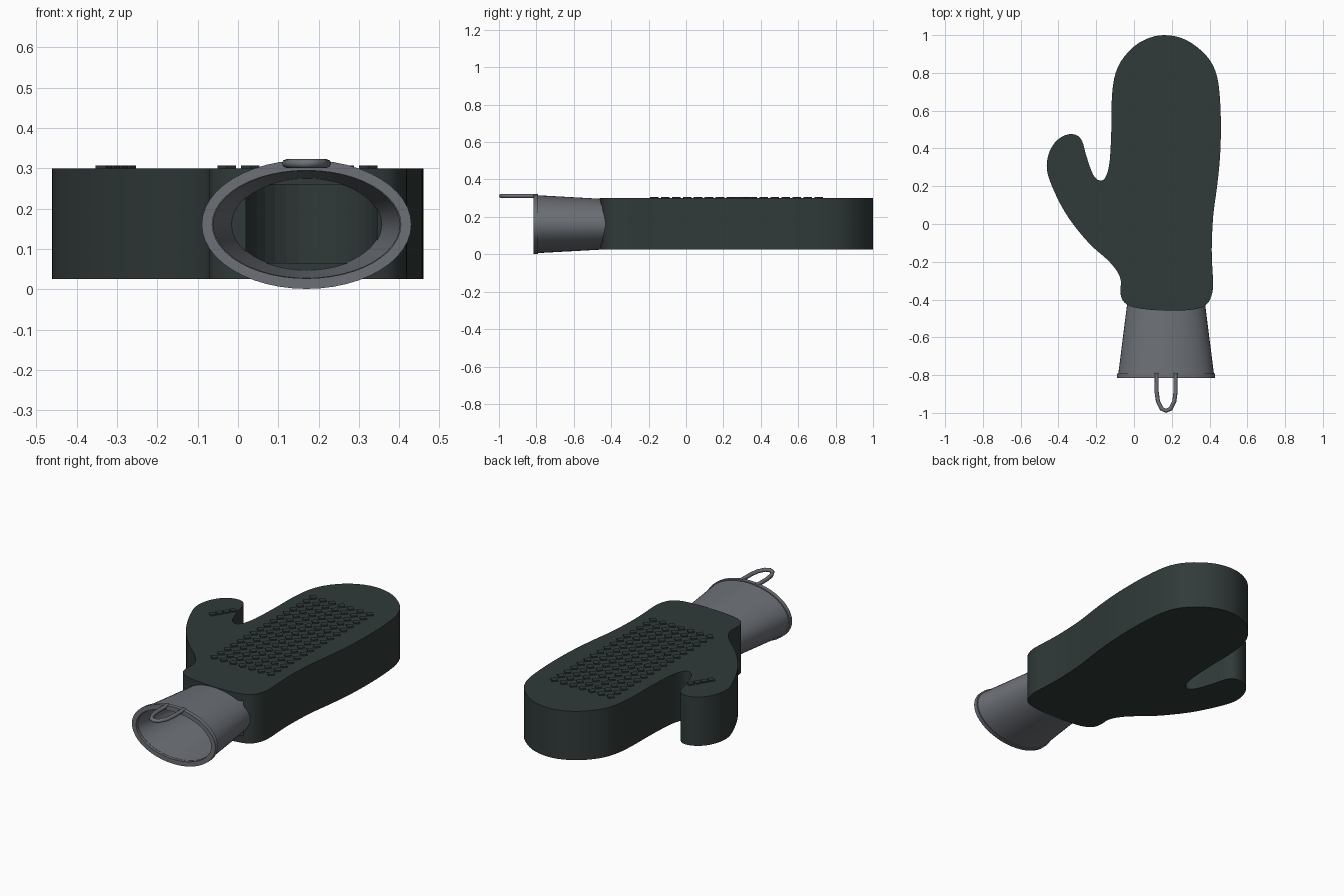
import bpy, bmesh, math
from mathutils import Vector

if "Cube" in bpy.data.objects:
    bpy.data.objects.remove(bpy.data.objects["Cube"])


def material(name, rgb):
    m = bpy.data.materials.new(name)
    m.diffuse_color = (*rgb, 1)
    m.use_nodes = True
    m.node_tree.nodes["Principled BSDF"].inputs["Base Color"].default_value = m.diffuse_color
    return m


GREEN = material("dark_green", (0.030, 0.043, 0.041))
GREY = material("cuff_grey", (0.150, 0.163, 0.182))


def finish(name, bm, mat, smooth=True):
    bmesh.ops.recalc_face_normals(bm, faces=bm.faces)
    me = bpy.data.meshes.new(name)
    bm.to_mesh(me)
    bm.free()
    ob = bpy.data.objects.new(name, me)
    bpy.context.collection.objects.link(ob)
    me.materials.append(mat)
    if smooth:
        bpy.ops.object.select_all(action='DESELECT')
        ob.select_set(True)
        bpy.context.view_layer.objects.active = ob
        bpy.ops.object.shade_smooth_by_angle(angle=math.radians(35))
    return ob


def closed_curve(points, steps):
    """Smooth closed path through the points."""
    out, n = [], len(points)
    for i in range(n):
        a, b, c, d = (Vector(points[(i + k) % n]) for k in (-1, 0, 1, 2))
        for s in range(steps):
            t = s / steps
            out.append(0.5 * (2 * b + (c - a) * t + (2 * a - 5 * b + 4 * c - d) * t * t
                              + (3 * b - a - 3 * c + d) * t ** 3))
    return out


def prism(name, outline, z0, z1, mat, smooth=True):
    bm = bmesh.new()
    face = bm.faces.new([bm.verts.new((p[0], p[1], z0)) for p in outline])
    ext = bmesh.ops.extrude_face_region(bm, geom=[face])
    for v in ext["geom"]:
        if isinstance(v, bmesh.types.BMVert):
            v.co.z = z1
    return finish(name, bm, mat, smooth)


def oval_tube(name, sections, mat, n=48):
    """Closed loop of (y, x radius, z radius) sections swept round an oval."""
    bm = bmesh.new()
    rings = [[bm.verts.new((0.17 + rx * math.cos(2 * math.pi * i / n), y,
                            0.161 + rz * math.sin(2 * math.pi * i / n)))
              for i in range(n)] for y, rx, rz in sections]
    for k, r in enumerate(rings):
        q = rings[(k + 1) % len(rings)]
        for i in range(n):
            j = (i + 1) % n
            bm.faces.new((r[i], r[j], q[j], q[i]))
    return finish(name, bm, mat)


# Mitten body: extruded hand outline
outline = [(0.16, 1.0), (0.25, 0.985), (0.33, 0.94), (0.40, 0.87), (0.44, 0.78), (0.456, 0.65),
           (0.46, 0.5), (0.455, 0.35), (0.44, 0.2), (0.42, 0.05), (0.412, -0.1), (0.413, -0.2),
           (0.419, -0.32), (0.41, -0.38), (0.385, -0.425), (0.34, -0.447), (0.27, -0.457),
           (0.17, -0.46), (0.05, -0.45), (-0.02, -0.435), (-0.06, -0.405), (-0.072, -0.36),
           (-0.07, -0.3), (-0.09, -0.25), (-0.14, -0.19), (-0.22, -0.12), (-0.30, -0.03),
           (-0.37, 0.07), (-0.43, 0.19), (-0.46, 0.28), (-0.455, 0.36), (-0.42, 0.43),
           (-0.365, 0.47), (-0.31, 0.473), (-0.275, 0.44), (-0.255, 0.37), (-0.225, 0.28),
           (-0.20, 0.24), (-0.17, 0.23), (-0.145, 0.26), (-0.128, 0.34), (-0.12, 0.5),
           (-0.118, 0.65), (-0.105, 0.77), (-0.07, 0.86), (0.0, 0.94), (0.08, 0.985)]
body = prism("mitten_body", closed_curve(outline, 3), 0.025, 0.30, GREEN)

# Hollow for the hand, with a rounded far end
pocket = [(0.02, -0.6), (0.345, -0.6)]
pocket += [(0.1825 + 0.1625 * math.cos(math.pi * i / 16), 0.75 + 0.17 * math.sin(math.pi * i / 16))
           for i in range(17)]
cutter = prism("hand_hollow_cutter", pocket, 0.065, 0.26, GREEN, False)
cutter.hide_render = True
cutter.hide_viewport = True
cutter.display_type = 'WIRE'
cut = body.modifiers.new("hand_hollow", 'BOOLEAN')
cut.object = cutter
cut.operation = 'DIFFERENCE'
cut.solver = 'EXACT'

# Flared cuff and its rim
oval_tube("cuff", [(-0.80, 0.254, 0.155), (-0.42, 0.206, 0.134),
                   (-0.42, 0.184, 0.112), (-0.80, 0.232, 0.133)], GREY)
oval_tube("cuff_rim", [(-0.815, 0.260, 0.160), (-0.792, 0.260, 0.160),
                       (-0.792, 0.234, 0.134), (-0.815, 0.234, 0.134)], GREY)

# Hanging loop: round tube along a U path
half = [(0.050, -0.79), (0.050, -0.89), (0.043, -0.94), (0.024, -0.978)]
path = [(0.17 - x, y) for x, y in half] + [(0.17, -0.989)] + [(0.17 + x, y) for x, y in half[::-1]]
curve = bpy.data.curves.new("hanging_loop", 'CURVE')
curve.dimensions = '3D'
curve.bevel_depth = 0.011
curve.bevel_resolution = 2
curve.use_fill_caps = True
spline = curve.splines.new('POLY')
spline.points.add(len(path) - 1)
for p, (x, y) in zip(spline.points, path):
    p.co = (x, y, 0.312, 1)
curve.materials.append(GREY)
loop = bpy.data.objects.new("hanging_loop", curve)
bpy.context.collection.objects.link(loop)


# Raised diamond grips on palm and thumb
def grips(name, centres, radius, turn):
    bm = bmesh.new()
    for cx, cy in centres:
        rings = [[bm.verts.new((cx + radius * math.cos(turn + k * math.pi / 2),
                                cy + radius * math.sin(turn + k * math.pi / 2), z))
                  for k in range(4)] for z in (0.295, 0.307)]
        bm.faces.new(rings[0])
        bm.faces.new(rings[1])
        for k in range(4):
            j = (k + 1) % 4
            bm.faces.new((rings[0][k], rings[0][j], rings[1][j], rings[1][k]))
    return finish(name, bm, GREEN, False)


grips("palm_grips", [(-0.028 + 0.0585 * c, -0.17 + 0.0586 * r)
                     for c in range(7) for r in range(16)], 0.023, 0)
grips("thumb_grips", [(-0.333 + 0.02 * k, 0.25 + 0.033 * k) for k in range(4)], 0.021, 0.24)
